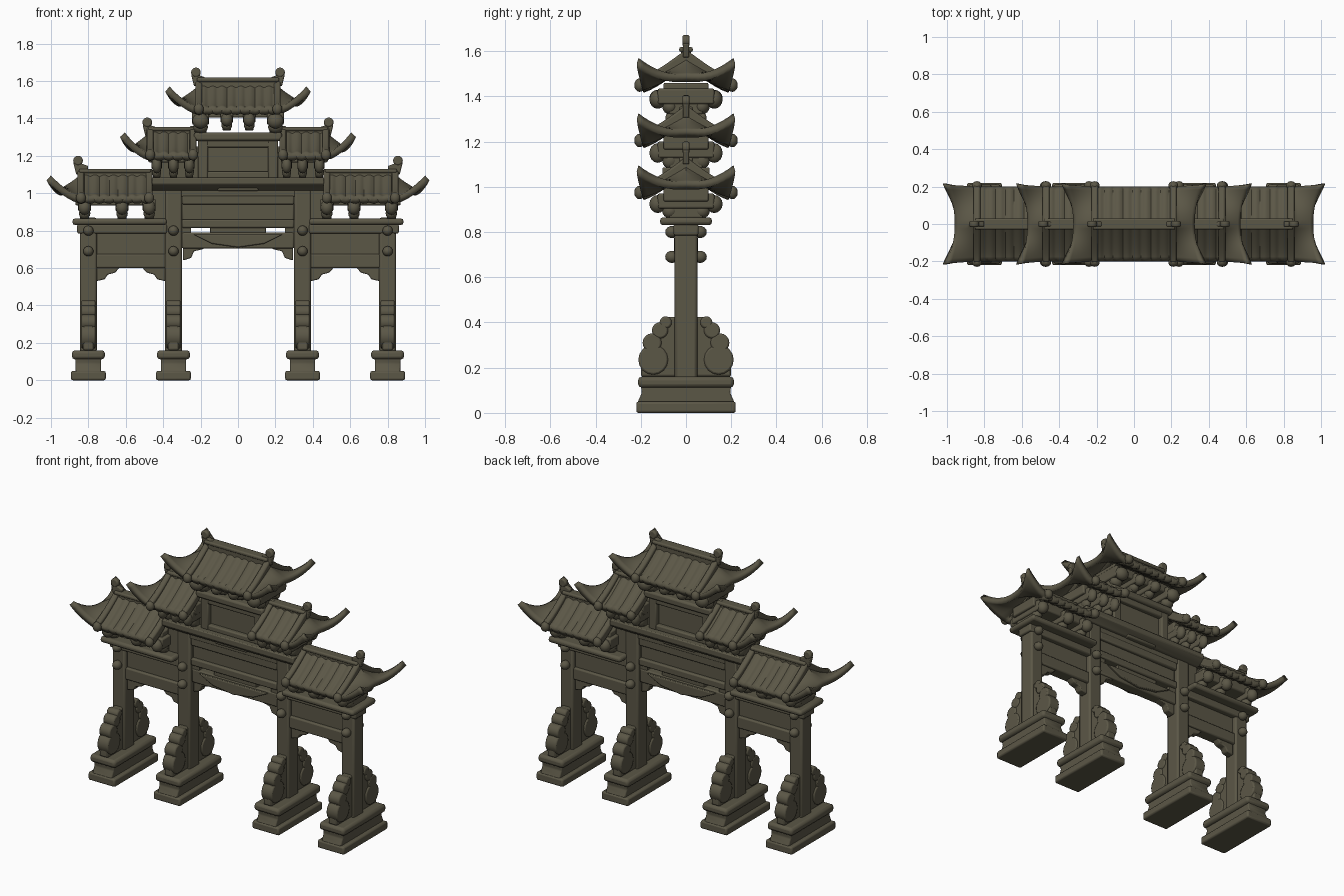
import bpy, bmesh, math

if "Cube" in bpy.data.objects:
    bpy.data.objects.remove(bpy.data.objects["Cube"])

stone = bpy.data.materials.new("weathered olive stone")
stone.diffuse_color = (0.105, 0.095, 0.062, 1)
stone.use_nodes = True
stone.node_tree.nodes["Principled BSDF"].inputs["Base Color"].default_value = stone.diffuse_color


def finish(name, bm, bevel=0.0):
    bmesh.ops.recalc_face_normals(bm, faces=bm.faces)
    me = bpy.data.meshes.new(name)
    bm.to_mesh(me)
    bm.free()
    ob = bpy.data.objects.new(name, me)
    bpy.context.collection.objects.link(ob)
    me.materials.append(stone)
    if bevel:
        m = ob.modifiers.new("soft edges", 'BEVEL')
        m.width, m.segments = bevel, 2
    return ob


def box(name, x, y, z, bevel=0.008):
    """Box from (min, max) ranges."""
    bm = bmesh.new()
    bmesh.ops.create_cube(bm, size=1)
    for v in bm.verts:
        for i, r in enumerate((x, y, z)):
            v.co[i] = (r[0] + r[1]) / 2 + v.co[i] * (r[1] - r[0])
    return finish(name, bm, bevel)


def cbox(name, cx, hx, hy, z0, z1, bevel=0.008):
    return box(name, (cx - hx, cx + hx), (-hy, hy), (z0, z1), bevel)


def prism(name, pts, axis, lo, hi, bevel=0.006):
    """Extrude a profile along 'x' (points are y,z) or 'y' (points are x,z)."""
    bm = bmesh.new()
    rings = [[bm.verts.new((d, a, b) if axis == 'x' else (a, d, b)) for a, b in pts] for d in (lo, hi)]
    n = len(pts)
    bm.faces.new(rings[0])
    bm.faces.new(rings[1][::-1])
    for i in range(n):
        j = (i + 1) % n
        bm.faces.new((rings[0][i], rings[0][j], rings[1][j], rings[1][i]))
    return finish(name, bm, bevel)


def disc(name, a, z, r, axis, lo, hi):
    pts = [(a + r * math.cos(k * math.tau / 16), z + r * math.sin(k * math.tau / 16)) for k in range(16)]
    return prism(name, pts, axis, lo, hi, 0.008)


def ball(name, x, y, z, rx, ry, rz):
    bm = bmesh.new()
    bmesh.ops.create_uvsphere(bm, u_segments=14, v_segments=8, radius=1)
    for v in bm.verts:
        v.co = (x + v.co.x * rx, y + v.co.y * ry, z + v.co.z * rz)
    return finish(name, bm)


def slope(t):
    return 0.13 * (1 - t) ** 1.25


def roof(name, x0, x1, z, hip0, hip1, ridge_top):
    """Tiled roof between gables x0 and x1; hip0/hip1 are lengths of upswept ends."""
    rows = 16
    cols = [(x0, 1 - k / 7, -hip0) for k in range(7)] if hip0 else []
    steps = max(8, int((x1 - x0) / 0.0075))
    cols += [(x0 + (x1 - x0) * k / steps, 0, 0) for k in range(steps + 1)]
    cols += [(x1, k / 7, hip1) for k in range(1, 8)] if hip1 else []
    bm = bmesh.new()
    grid = []
    for x, s, hip in cols:
        line = []
        for r in range(rows + 1):
            u = 2 * r / rows - 1
            t = abs(u)
            ripple = 0.011 * abs(math.sin(math.pi * (x - x0) / 0.05)) if s == 0 else 0
            mix = s ** 0.8
            h = (1 - mix) * slope(t) + mix * (0.045 + 0.075 * t ** 2.2 * s)
            line.append(bm.verts.new((x + s * hip * (0.74 + 0.26 * t * t),
                                      u * (0.2 + 0.01 * s), z + h + ripple)))
        grid.append(line)
    for a, b in zip(grid, grid[1:]):
        for i in range(rows):
            bm.faces.new((a[i], b[i], b[i + 1], a[i + 1]))
    ob = finish(name, bm)
    if sum(f.normal.z for f in ob.data.polygons) < 0:
        ob.data.flip_normals()
    m = ob.modifiers.new("thickness", 'SOLIDIFY')
    m.thickness, m.offset = 0.036, -1
    # ridge wall with a rounded cap
    box(name + "_ridge", (x0, x1), (-0.022, 0.022), (z + 0.08, ridge_top - 0.015))
    box(name + "_ridge_cap", (x0 - 0.01, x1 + 0.01), (-0.03, 0.03), (ridge_top - 0.022, ridge_top))
    # sloping gable borders with rounded eave ends
    for gx in (x0, x1):
        top = [(u / 8 * 0.205, z + slope(abs(u) / 8 * 0.98) + 0.028) for u in range(-8, 9)]
        low = [(y, h - 0.06) for y, h in reversed(top)]
        prism(name + "_border", top + low, 'x', gx - 0.018, gx + 0.018, 0.009)
        for sy in (-1, 1):
            ball(name + "_border_end", gx, sy * 0.205, z, 0.027, 0.024, 0.03)


def finial(x, sx, z):
    """Curled ornament at the end of a ridge."""
    pts = [(x - sx * 0.03, z - 0.1), (x - sx * 0.04, z - 0.055), (x, z - 0.04), (x + sx * 0.02, z - 0.015),
           (x + sx * 0.04, z - 0.04), (x + sx * 0.025, z - 0.1)]
    prism("ridge_finial", pts, 'y', -0.014, 0.014)
    disc("finial_curl", x + sx * 0.015, z - 0.026, 0.026, 'y', -0.016, 0.016)


def bracket(x, z0, z1, hx=0.035):
    """Stepped bracket set under an eave."""
    h = z1 - z0
    cbox("bracket_block", x, hx * 0.7, 0.075, z0, z0 + h * 0.5)
    cbox("bracket_arm", x, hx, 0.125, z0 + h * 0.4, z1)
    for sy in (-1, 1):
        ball("bracket_scroll", x, sy * 0.125, z0 + h * 0.58, hx, 0.037, h * 0.36)
        ball("bracket_lower_scroll", x, sy * 0.07, z0 + h * 0.3, hx * 0.9, 0.035, h * 0.3)


def post(x, top):
    """Plinth, column and scrolled buttress stones."""
    cbox("plinth_foot", x, 0.093, 0.22, 0, 0.05, 0.01)
    prism("plinth_waist", [(-0.215, 0.045), (0.215, 0.045), (0.195, 0.09), (0.2, 0.12), (-0.2, 0.12), (-0.195, 0.09)],
          'x', x - 0.068, x + 0.068)
    cbox("plinth_slab", x, 0.088, 0.212, 0.112, 0.16, 0.016)
    cbox("column", x, 0.045, 0.05, 0.15, top, 0.012)
    half = [(0.2, 0.16), (0.2, 0.25), (0.175, 0.32), (0.12, 0.37), (0.1, 0.425)]
    prism("buttress", half + [(-y, z) for y, z in reversed(half)], 'x', x - 0.03, x + 0.03, 0.01)
    for sy in (-1, 1):
        for y, z, r in ((0.145, 0.235, 0.066), (0.15, 0.31, 0.042), (0.115, 0.365, 0.036), (0.09, 0.4, 0.027)):
            disc("buttress_scroll", sy * y, z, r, 'x', x - 0.038, x + 0.038)


for s in (-1, 1):
    def span(a, b):
        return tuple(sorted((s * a, s * b)))
    post(s * 0.80, 0.87)
    post(s * 0.345, 1.05)

    # side bay: two beams around a recessed panel, with corner braces
    box("side_lower_beam", span(0.38, 0.77), (-0.04, 0.04), (0.6, 0.675))
    box("side_panel", span(0.38, 0.77), (-0.022, 0.022), (0.66, 0.8))
    box("side_upper_beam", span(0.38, 0.86), (-0.055, 0.055), (0.785, 0.835))
    box("side_cornice", span(0.38, 0.885), (-0.115, 0.115), (0.83, 0.865), 0.014)
    for a, d in ((0.388, 1), (0.757, -1)):
        prism("side_brace", [(s * a, 0.61), (s * (a + d * 0.13), 0.61), (s * (a + d * 0.1), 0.575),
                             (s * (a + d * 0.06), 0.565), (s * (a + d * 0.045), 0.54), (s * a, 0.53)],
              'y', -0.025, 0.025)
    # column knobs
    for x, zs in ((0.80, (0.69, 0.8)), (0.345, (0.69, 0.8))):
        for z in zs:
            for sy in (-1, 1):
                ball("column_knob", s * x, sy * 0.062, z, 0.028, 0.03, 0.027)

    # low roof and its supports
    for x in (0.82, 0.62, 0.475):
        bracket(s * x, 0.86, 0.97)
    box("low_roof_purlin", span(0.46, 0.87), (-0.1, 0.1), (0.935, 1.0))
    ends = (0.16, 0) if s < 0 else (0, 0.16)
    roof("low_roof", *span(0.475, 0.84), 0.975, *ends, 1.13)
    finial(s * 0.84, s, 1.2)

    # middle roof and its supports
    box("shoulder_wall", span(0.31, 0.46), (-0.045, 0.045), (0.86, 1.05))
    box("middle_wall", span(0.2, 0.43), (-0.035, 0.035), (1.07, 1.25))
    for x in (0.435, 0.345, 0.26):
        bracket(s * x, 1.08, 1.2, 0.028)
    box("middle_roof_purlin", span(0.23, 0.48), (-0.1, 0.1), (1.165, 1.23))
    ends = (0.135, 0) if s < 0 else (0, 0.135)
    roof("middle_roof", *span(0.24, 0.47), 1.205, *ends, 1.355)
    finial(s * 0.47, s, 1.405)

    # central bay braces and top brackets
    prism("central_brace", [(s * 0.295, 0.73), (s * 0.13, 0.73), (s * 0.19, 0.7), (s * 0.235, 0.69),
                            (s * 0.25, 0.655), (s * 0.295, 0.64)], 'y', -0.025, 0.025)
    bracket(s * 0.2, 1.32, 1.435, 0.045)
    bracket(s * 0.06, 1.335, 1.435, 0.033)
    finial(s * 0.21, s, 1.672)

# central bay: carved lower beam, pierced band, main beams
cbox("central_lower_beam", 0, 0.3, 0.035, 0.705, 0.79)
for a, b in ((-0.31, -0.25), (-0.15, 0.15), (0.25, 0.31)):
    box("pierced_band", (a, b), (-0.03, 0.03), (0.78, 0.825), 0.004)
prism("carved_swag", [(-0.24, 0.78), (-0.14, 0.73), (0, 0.71), (0.14, 0.73), (0.24, 0.78)], 'y', -0.052, 0.052)
cbox("central_middle_beam", 0, 0.3, 0.045, 0.815, 0.86)
cbox("central_panel", 0, 0.3, 0.025, 0.85, 0.95)
cbox("central_upper_beam", 0, 0.3, 0.045, 0.94, 0.99)
cbox("central_frieze", 0, 0.31, 0.045, 0.98, 1.04)
prism("central_cornice", [(-0.06, 1.015), (0.06, 1.015), (0.105, 1.05), (0.105, 1.085), (-0.105, 1.085),
                          (-0.105, 1.05)], 'x', -0.46, 0.46)
cbox("central_keystone", 0, 0.11, 0.075, 1.012, 1.035)

# tablet with raised frame
cbox("tablet_panel", 0, 0.2, 0.04, 1.08, 1.3)
for s in (-1, 1):
    cbox("tablet_side_frame", s * 0.187, 0.027, 0.07, 1.08, 1.3)
cbox("tablet_lower_frame", 0, 0.2, 0.068, 1.08, 1.115)
cbox("tablet_upper_frame", 0, 0.2, 0.068, 1.245, 1.3)
cbox("tablet_cornice", 0, 0.235, 0.09, 1.28, 1.325, 0.012)

# top roof
cbox("top_roof_purlin", 0, 0.24, 0.1, 1.405, 1.46)
roof("top_roof", -0.21, 0.21, 1.45, 0.155, 0.155, 1.618)

bpy.ops.object.select_all(action='SELECT')
bpy.context.view_layer.objects.active = bpy.context.selected_objects[0]
bpy.ops.object.shade_smooth_by_angle(angle=math.radians(40))
